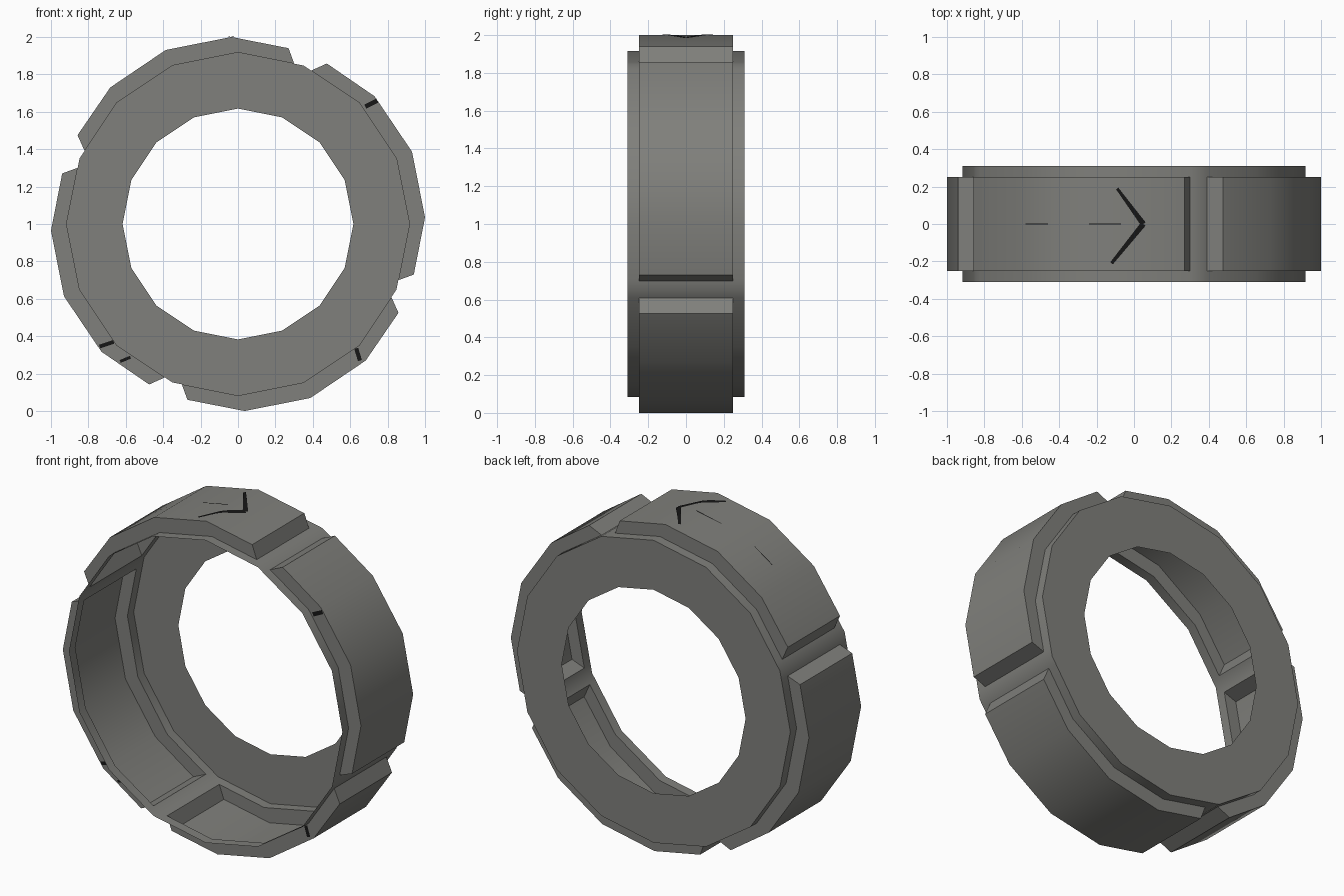
import bpy, bmesh, math
from mathutils import Vector

if "Cube" in bpy.data.objects:
    bpy.data.objects.remove(bpy.data.objects["Cube"])

R_RING, R_HOLE, Y_RING, Y_PAD, ZC = 0.917, 0.617, 0.31, 0.25, 1.0


def material(name, col):
    m = bpy.data.materials.new(name)
    m.diffuse_color = (*col, 1)
    m.use_nodes = True
    m.node_tree.nodes["Principled BSDF"].inputs["Base Color"].default_value = m.diffuse_color
    return m


grey = material("worn grey", (0.215, 0.215, 0.2))
black = material("crack black", (0.008, 0.008, 0.008))


def poly_point(u, r):
    """Point on a 16-sided ring, u counted clockwise from the top."""
    def corner(k):
        a = k * math.pi / 8
        return Vector((math.sin(a), math.cos(a))) * r
    k = math.floor(u)
    return corner(k).lerp(corner(k + 1), u - k)


def turn(p, q):
    """Rotate an (x, z) point clockwise by q quarter turns."""
    for _ in range(q % 4):
        p = (p[1], -p[0])
    return p


def finish(bm, name, mat):
    me = bpy.data.meshes.new(name)
    bm.to_mesh(me)
    bm.free()
    me.materials.append(mat)
    ob = bpy.data.objects.new(name, me)
    bpy.context.collection.objects.link(ob)
    return ob


# Open-fronted shell: rim, back wall and four raised tread pads in one surface
bm = bmesh.new()
us = [4 * q + u for q in range(4) for u in (0, 0.857, 1, 1.135, 2, 3)]
ys = (-Y_RING, -Y_PAD, Y_PAD, Y_RING)
n = len(us)


def vert(p, y):
    return bm.verts.new((p[0], y, p[1] + ZC))


rows = [[vert(poly_point(u, R_RING), y) for u in us] for y in ys]
hole = [vert(poly_point(u, R_HOLE), Y_RING) for u in us]
for i in range(n):
    j = (i + 1) % n
    for r in range(3):
        if r != 1 or i % 6 in (1, 2):      # middle band only in the gaps
            bm.faces.new((rows[r][i], rows[r][j], rows[r + 1][j], rows[r + 1][i]))
    bm.faces.new((rows[3][i], rows[3][j], hole[j], hole[i]))

PAD = [(0.475, 0.858), (0.73, 0.683), (0.93, 0.387), (1.0, 0.036), (0.94, -0.27)]
for q in range(4):
    idx = [(6 * q + 3 + k) % n for k in range(5)]
    low = [[rows[r][i] for i in idx] for r in (1, 2)]
    top = [[vert(turn(p, q), y) for p in PAD] for y in (-Y_PAD, Y_PAD)]
    for k in range(4):
        bm.faces.new((top[0][k], top[0][k + 1], top[1][k + 1], top[1][k]))
        for s in (0, 1):
            bm.faces.new((low[s][k], low[s][k + 1], top[s][k + 1], top[s][k]))
    for k in (0, 4):
        bm.faces.new((low[0][k], top[0][k], top[1][k], low[1][k]))
bmesh.ops.recalc_face_normals(bm, faces=bm.faces)
# recalculated normals must point away from the axis
probe = max(bm.faces, key=lambda f: f.calc_center_median().z)
if probe.normal.z < 0:
    bmesh.ops.reverse_faces(bm, faces=bm.faces)
ring = finish(bm, "ring_shell", grey)
bpy.context.view_layer.objects.active = ring
ring.select_set(True)
bpy.ops.object.shade_smooth_by_angle(angle=math.radians(30))

# Cracks on the top pad, following its surface as thin strips
bm = bmesh.new()
top_pad = [turn(p, 3) for p in PAD]


def pad_height(x):
    for (x0, z0), (x1, z1) in zip(top_pad, top_pad[1:]):
        if x0 <= x <= x1:
            return z0 + (z1 - z0) * (x - x0) / (x1 - x0)
    return 0.9


def crack(x0, y0, x1, y1, w0, w1):
    d = Vector((x1 - x0, y1 - y0)).normalized()
    side = Vector((-d.y, d.x)) / 2
    prev = None
    for k in range(9):
        t = k / 8
        c = Vector((x0 + (x1 - x0) * t, y0 + (y1 - y0) * t))
        o = side * (w0 + (w1 - w0) * t)
        pair = [bm.verts.new((p.x, p.y, ZC + pad_height(p.x) + 0.004)) for p in (c - o, c + o)]
        if prev:
            bm.faces.new((prev[0], pair[0], pair[1], prev[1]))
        prev = pair


crack(-0.09, 0.19, 0.05, 0, 0.015, 0.03)
crack(-0.12, -0.21, 0.05, 0, 0.018, 0.03)
crack(-0.24, 0, -0.07, 0, 0.004, 0.008)
crack(-0.58, 0, -0.46, 0, 0.006, 0.004)
finish(bm, "top_cracks", black)

# Cracks on the front shoulders of the pads
bm = bmesh.new()
for x0, z0, x1, z1, w in ((0.68, 1.628, 0.745, 1.66, 0.024),
                          (-0.74, 0.345, -0.665, 0.37, 0.02),
                          (-0.63, 0.265, -0.575, 0.288, 0.016),
                          (0.632, 0.335, 0.652, 0.27, 0.022)):
    d = Vector((x1 - x0, z1 - z0)).normalized() * w / 2
    pts = ((x0 + d.y, z0 - d.x), (x1 + d.y, z1 - d.x), (x1 - d.y, z1 + d.x), (x0 - d.y, z0 + d.x))
    bm.faces.new([bm.verts.new((x, -Y_PAD - 0.004, z)) for x, z in pts])
finish(bm, "shoulder_cracks", black)
